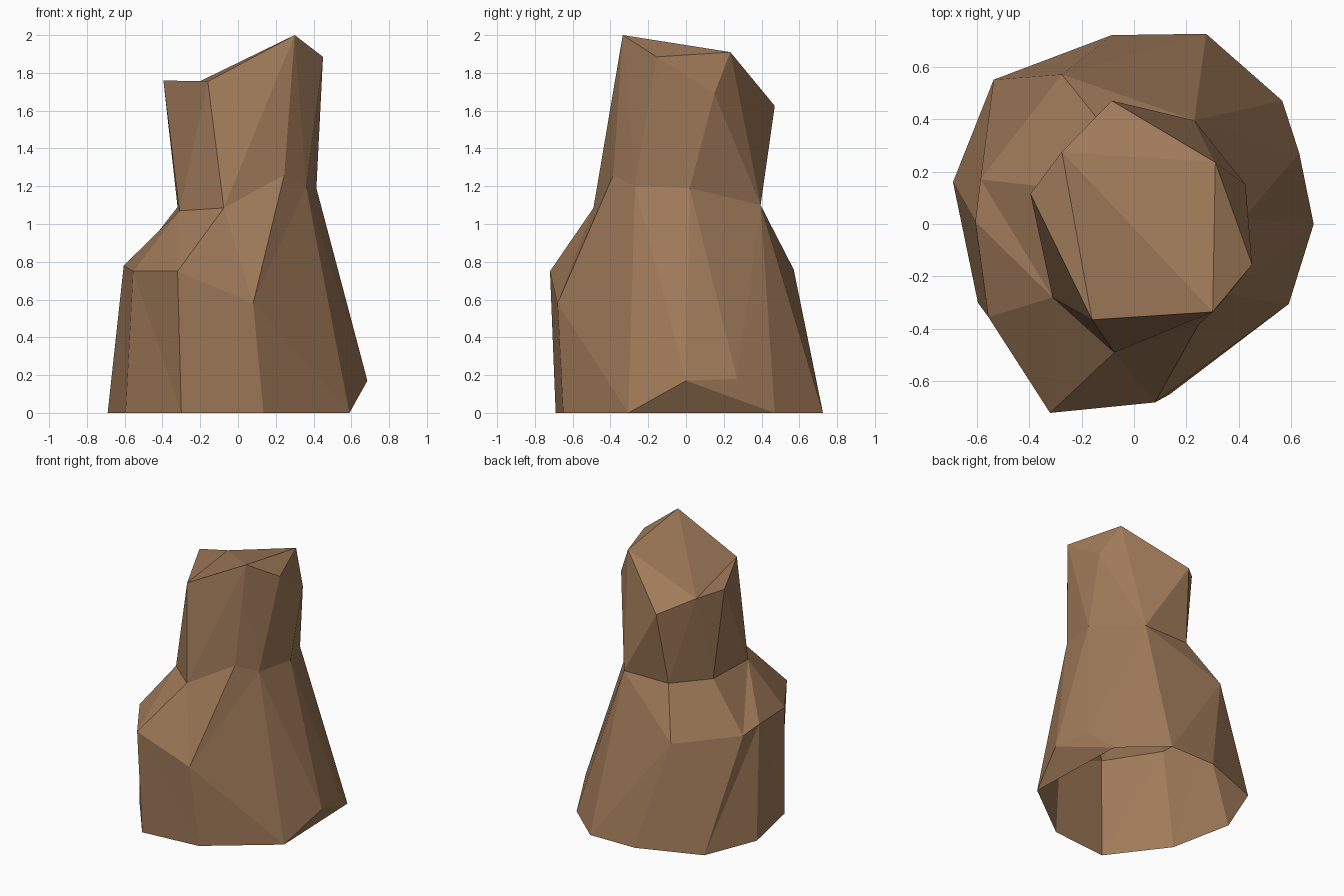
import bpy, bmesh

if "Cube" in bpy.data.objects:
    bpy.data.objects.remove(bpy.data.objects["Cube"])

# Uneven cross-section rings, counter-clockwise seen from above, starting front left
base = [(-.595, -.30, 0), (-.30, -.69, 0), (.135, -.65, 0), (.59, -.305, 0), (.565, .47, 0),
        (.275, .725, 0), (-.085, .72, 0), (-.535, .55, 0), (-.69, .16, 0)]
right_edge, back_edge = (.36, -.27, 1.2), (.23, .395, 1.1)   # points shared by shoulder and waist
shoulder = [(-.555, -.355, .75), (-.32, -.72, .75), (.08, -.68, .58), right_edge, (.685, 0, .17),
            (.63, .27, .18), back_edge, (-.275, .57, .76), (-.585, .17, .75), (-.605, .01, .78)]
waist = [(-.31, -.28, 1.07), (-.075, -.49, 1.085), (.245, -.385, 1.26), right_edge,
         (.415, .02, 1.19), back_edge, (-.13, .39, 1.1), (-.32, .14, 1.09)]
crown = [(-.395, .115, 1.76), (-.16, -.365, 1.755), (.30, -.335, 2), (.45, -.155, 1.885),
         (.425, .15, 1.69), (.31, .235, 1.91), (-.085, .47, 1.625), (-.275, .275, 1.72)]

bm = bmesh.new()
points = {}


def ring(coords):
    for co in coords:
        if co not in points:
            points[co] = bm.verts.new(co)
    return [points[co] for co in coords]


def face(*verts):
    if len(set(verts)) == 3:
        bm.faces.new(verts)


def zip_rings(low, up, steps):
    """Stitch two rings with triangles; each step advances the lower (L) or upper (U) ring."""
    i = j = 0
    for s in steps:
        a, b = low[i % len(low)], up[j % len(up)]
        if s == "L":
            i += 1
            face(a, low[i % len(low)], b)
        else:
            j += 1
            face(a, up[j % len(up)], b)


r0, r1, r2, r3 = ring(base), ring(shoulder), ring(waist), ring(crown)
zip_rings(r0, r1, "LULULUULUULULLUULLU")     # flared foot
zip_rings(r1, r2, "LULULUULLLUULLUULL")      # sloping shoulder
zip_rings(r2, r3, "ULULLULULUULULUL")        # neck

# Slanted top; the underside stays open
for tri in ((0, 1, 7), (1, 2, 7), (2, 5, 7), (2, 3, 5), (3, 4, 5), (5, 6, 7)):
    face(*(r3[k] for k in tri))

mesh = bpy.data.meshes.new("rock_pillar")
bm.to_mesh(mesh)
bm.free()
rock = bpy.data.objects.new("rock_pillar", mesh)
bpy.context.collection.objects.link(rock)

brown = bpy.data.materials.new("brown rock")
brown.diffuse_color = (.35, .195, .1, 1)
brown.use_nodes = True
brown.node_tree.nodes["Principled BSDF"].inputs["Base Color"].default_value = brown.diffuse_color
mesh.materials.append(brown)
